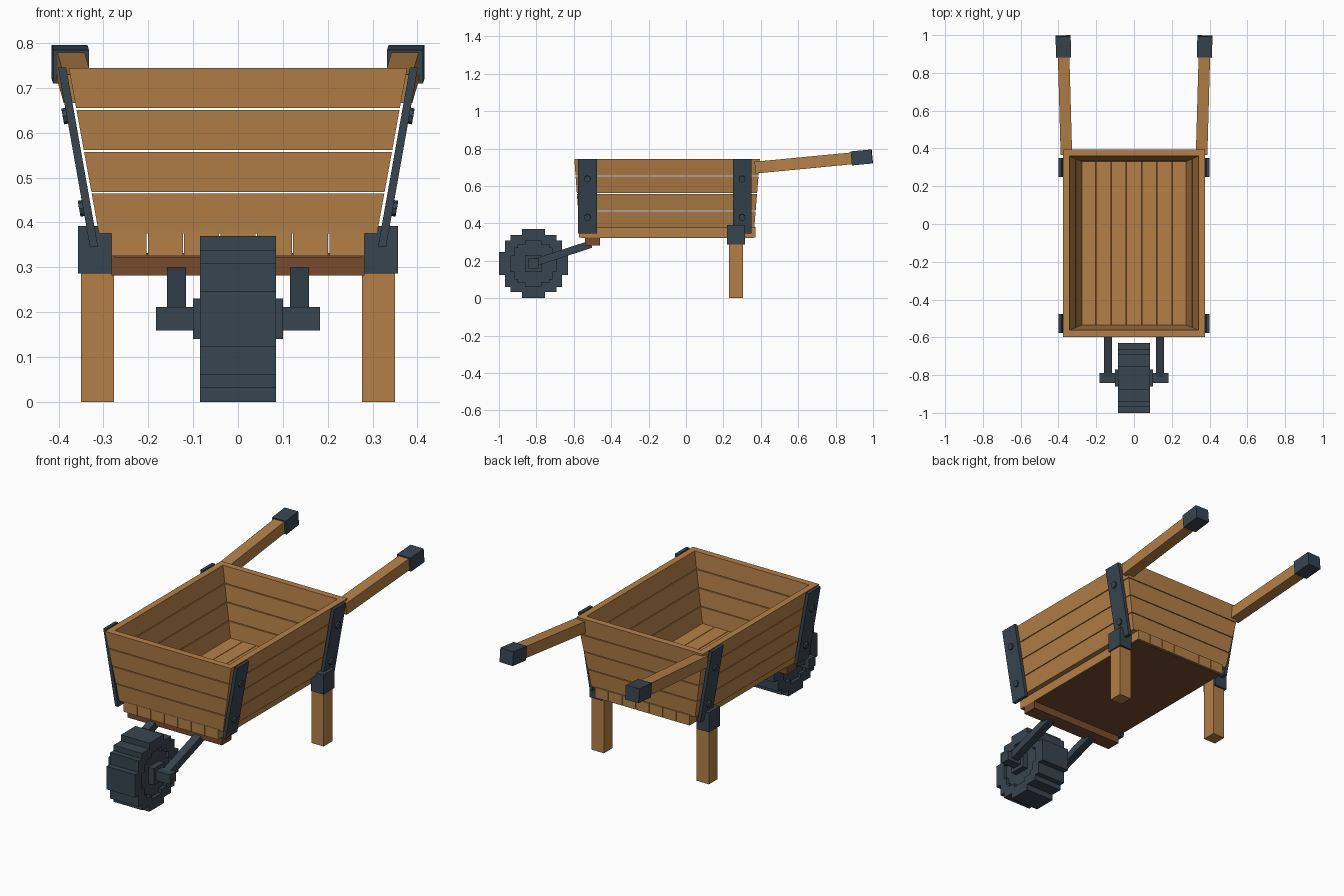
import bpy, bmesh, math
from mathutils import Vector, Matrix

if "Cube" in bpy.data.objects:
    bpy.data.objects.remove(bpy.data.objects["Cube"])


def material(name, rgb):
    m = bpy.data.materials.new(name)
    m.diffuse_color = (*rgb, 1)
    m.use_nodes = True
    m.node_tree.nodes["Principled BSDF"].inputs["Base Color"].default_value = m.diffuse_color
    return m


WOOD = material("warm wood", (0.456, 0.216, 0.064))
DARK = material("dark wood", (0.185, 0.070, 0.028))
IRON = material("dark iron", (0.039, 0.059, 0.079))


def finish(name, bm, mat):
    bmesh.ops.recalc_face_normals(bm, faces=bm.faces)
    me = bpy.data.meshes.new(name)
    bm.to_mesh(me)
    bm.free()
    me.materials.append(mat)
    ob = bpy.data.objects.new(name, me)
    bpy.context.collection.objects.link(ob)
    return ob


def hull(name, bottom, top, mat):
    """Solid between two matching loops of points."""
    bm = bmesh.new()
    a = [bm.verts.new(p) for p in bottom]
    b = [bm.verts.new(p) for p in top]
    n = len(a)
    bm.faces.new(a)
    bm.faces.new(b)
    for i in range(n):
        j = (i + 1) % n
        bm.faces.new((a[i], a[j], b[j], b[i]))
    return finish(name, bm, mat)


def box(name, lo, hi, mat):
    def loop(z):
        return [(lo[0], lo[1], z), (hi[0], lo[1], z), (hi[0], hi[1], z), (lo[0], hi[1], z)]
    return hull(name, loop(lo[2]), loop(hi[2]), mat)


def beam(name, p, q, w, h, mat):
    """Square bar from p to q, w wide (x) and h high."""
    p, q = Vector(p), Vector(q)
    d = (q - p).normalized()
    side = d.cross(Vector((0, 0, 1))).normalized()
    up = side.cross(d)

    def loop(c):
        return [c + side * (s * w / 2) + up * (t * h / 2)
                for s, t in ((-1, -1), (1, -1), (1, 1), (-1, 1))]
    return hull(name, loop(p), loop(q), mat)


# Tub: four levels of flared, mitred boards
Z0, Z1, T = 0.375, 0.744, 0.035


def ring(z, inset):
    f = (z - Z0) / (Z1 - Z0)
    x = 0.31 + 0.067 * f - inset
    y0, y1 = -0.57 - 0.027 * f + inset, 0.365 + 0.03 * f - inset
    return [(-x, y0, z), (x, y0, z), (x, y1, z), (-x, y1, z)]


step = (Z1 - Z0 + 0.004) / 4
for k in range(4):
    za = Z0 + k * step
    zb = za + step - 0.004
    for i, side in enumerate(("front", "right", "back", "left")):
        j = (i + 1) % 4
        quads = []
        for z in (za, zb):
            o, n = ring(z, 0), ring(z, T)
            quads.append([o[i], o[j], n[j], n[i]])
        hull(f"{side}_board_{k + 1}", quads[0], quads[1], WOOD)

# Floor planks, under panel and front cross beam
for k in range(7):
    x = -0.282 + k * 0.081
    box(f"floor_plank_{k + 1}", (x, -0.572, 0.325), (x + 0.078, 0.372, 0.38), WOOD)
box("under_panel", (-0.275, -0.56, 0.322), (0.275, 0.36, 0.332), DARK)
box("cross_beam", (-0.282, -0.54, 0.282), (0.282, -0.46, 0.326), DARK)

for s, side in ((-1, "left"), (1, "right")):
    # Legs and their iron brackets
    xs = sorted((s * 0.277, s * 0.35))
    box(f"{side}_leg", (xs[0], 0.23, 0), (xs[1], 0.305, 0.34), WOOD)
    xs = sorted((s * 0.282, s * 0.357))
    box(f"{side}_leg_bracket", (xs[0], 0.22, 0.286), (xs[1], 0.315, 0.392), IRON)

    # Slanted side straps with bolts
    for y, end in ((-0.527, "front"), (0.3, "back")):
        def strap(z, x):
            return [(s * x, y - 0.05, z), (s * (x + 0.018), y - 0.05, z),
                    (s * (x + 0.018), y + 0.05, z), (s * x, y + 0.05, z)]
        hull(f"{side}_{end}_strap", strap(0.345, 0.312), strap(0.745, 0.383), IRON)
        for n, z in enumerate((0.432, 0.638)):
            x = 0.33 + 0.071 * (z - 0.345) / 0.4
            bm = bmesh.new()
            rot = Matrix.Rotation(s * (math.pi / 2 + math.radians(10)), 4, 'Y')
            bmesh.ops.create_cone(bm, cap_ends=True, segments=8, radius1=0.018, radius2=0.018,
                                  depth=0.018, matrix=Matrix.Translation((s * x, y, z)) @ rot)
            finish(f"{side}_{end}_bolt_{n + 1}", bm, IRON)

    # Handles with iron grips
    a, b = Vector((s * 0.358, 0.37, 0.698)), Vector((s * 0.374, 0.94, 0.7525))
    d = (b - a).normalized()
    beam(f"{side}_handle", a, b, 0.061, 0.063, WOOD)
    beam(f"{side}_grip", b - d * 0.0555, b + d * 0.0555, 0.08, 0.075, IRON)

    # Wheel arms
    beam(f"{side}_wheel_arm", (s * 0.137, -0.815, 0.188), (s * 0.137, -0.507, 0.289),
         0.043, 0.04, IRON)

# Stepped, blocky wheel
CY, CZ = -0.8155, 0.185


def stepped(k):
    quarter = [(0.185, 0.062), (0.153, 0.062), (0.153, 0.124),
               (0.124, 0.124), (0.124, 0.153), (0.062, 0.153), (0.062, 0.185)]
    pts = []
    for q in range(4):
        c, w = ((1, 0), (0, 1), (-1, 0), (0, -1))[q]
        pts += [(k * (c * u - w * v), k * (w * u + c * v)) for u, v in quarter]
    return pts


def wheel_loop(k, x):
    return [(x, CY + u, CZ + v) for u, v in stepped(k)]


bm = bmesh.new()
loops = [[bm.verts.new(p) for p in wheel_loop(k, x)]
         for k, x in ((1, -0.085), (1, 0.085), (0.67, 0.085), (0.67, -0.085))]
for i in range(4):
    A, B = loops[i], loops[(i + 1) % 4]
    for m in range(len(A)):
        n = (m + 1) % len(A)
        bm.faces.new((A[m], A[n], B[n], B[m]))
finish("wheel_tyre", bm, IRON)
hull("wheel_disc", wheel_loop(0.68, -0.068), wheel_loop(0.68, 0.068), IRON)
box("wheel_hub", (-0.1, CY - 0.045, CZ - 0.045), (0.1, CY + 0.045, CZ + 0.045), IRON)
box("axle", (-0.183, CY - 0.026, CZ - 0.026), (0.183, CY + 0.026, CZ + 0.026), IRON)
